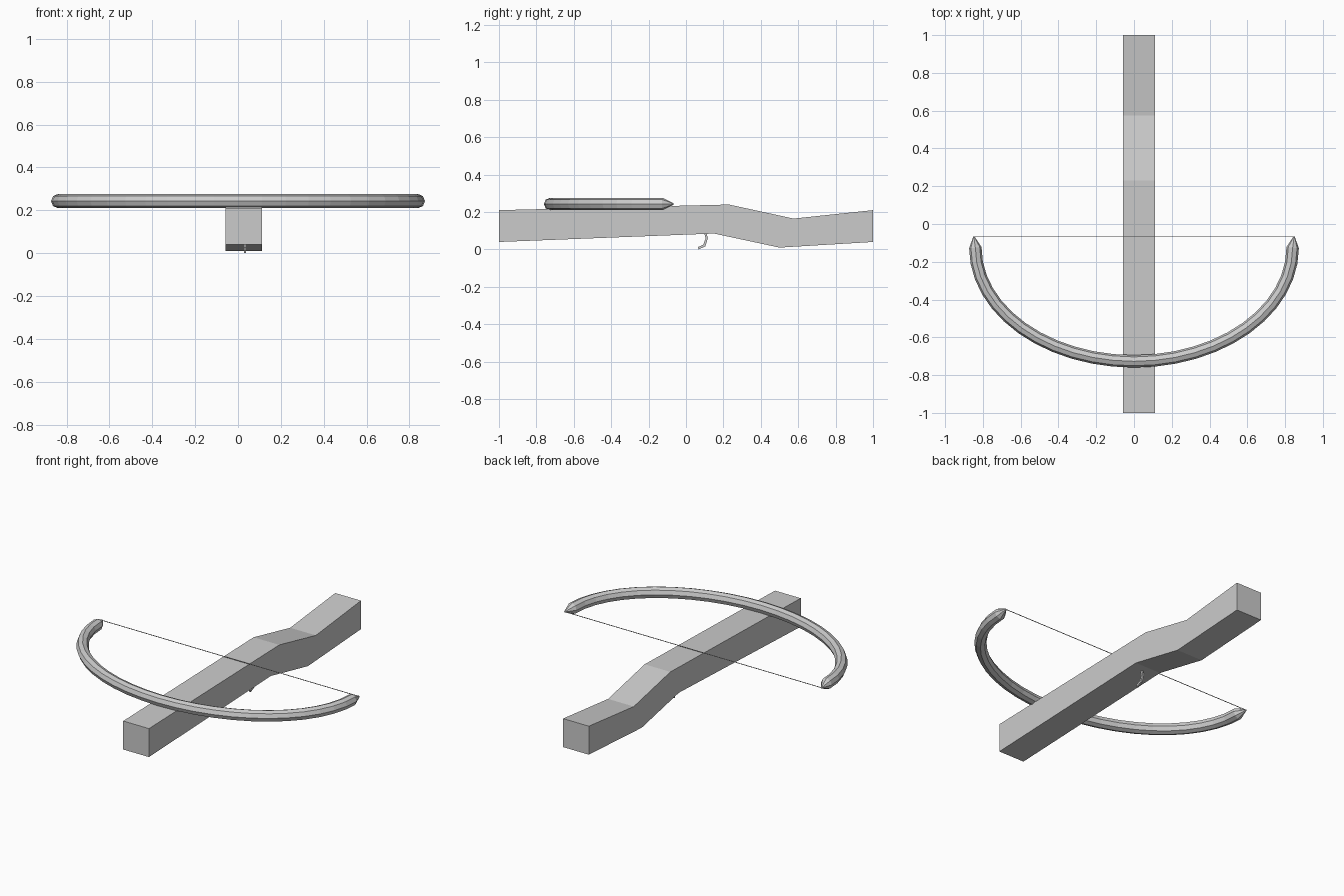
import bpy, bmesh, math
from mathutils import Vector

if "Cube" in bpy.data.objects:
    bpy.data.objects.remove(bpy.data.objects["Cube"])


def make_object(name, bm):
    bmesh.ops.recalc_face_normals(bm, faces=bm.faces)
    mesh = bpy.data.meshes.new(name)
    bm.to_mesh(mesh)
    bm.free()
    obj = bpy.data.objects.new(name, mesh)
    bpy.context.collection.objects.link(obj)
    return obj


def extrude_profile(name, profile, x0, x1):
    """Closed side profile of (y, z) points, extruded along x."""
    bm = bmesh.new()
    a = [bm.verts.new((x0, y, z)) for y, z in profile]
    b = [bm.verts.new((x1, y, z)) for y, z in profile]
    bm.faces.new(a)
    bm.faces.new(b[::-1])
    n = len(a)
    for i in range(n):
        bm.faces.new((a[i], a[(i + 1) % n], b[(i + 1) % n], b[i]))
    return make_object(name, bm)


def sweep(name, path, radii, sides):
    """Tube along a path lying in a horizontal plane."""
    bm = bmesh.new()
    up = Vector((0, 0, 1))
    rings = []
    for i, (p, r) in enumerate(zip(path, radii)):
        t = (path[min(i + 1, len(path) - 1)] - path[max(i - 1, 0)]).normalized()
        side = t.cross(up)
        angles = [2 * math.pi * k / sides for k in range(sides)]
        rings.append([bm.verts.new(p + r * (math.cos(a) * side + math.sin(a) * up))
                      for a in angles])
    for a, b in zip(rings, rings[1:]):
        for k in range(sides):
            j = (k + 1) % sides
            bm.faces.new((a[k], a[j], b[j], b[k]))
    bm.faces.new(rings[0])
    bm.faces.new(rings[-1])
    return make_object(name, bm)


# Stock: one bent beam
extrude_profile("stock", [(-1, 0.04), (0.15, 0.085), (0.5, 0.01), (1, 0.04),
                          (1, 0.21), (0.575, 0.165), (0.23, 0.24), (-1, 0.21)],
                -0.058, 0.112)

# Bow: octagonal limb on a half ellipse, pointed at both tips
BOW_Z = 0.243
SEGMENTS = 24
path = [Vector((-0.848, -0.066, BOW_Z))]
for i in range(SEGMENTS + 1):
    a = math.pi * i / SEGMENTS
    path.append(Vector((-0.84 * math.cos(a), -0.125 - 0.602 * math.sin(a), BOW_Z)))
path.append(Vector((0.848, -0.066, BOW_Z)))
radii = [0.003] + [0.033] * (SEGMENTS + 1) + [0.003]
sweep("bow", path, radii, 8)

# String between the tips
sweep("bowstring", [Vector((x, -0.068, BOW_Z)) for x in (-0.848, 0.848)],
      [0.002] * 2, 6)

# Trigger: thin curved strip under the stock
front = [(0.097, 0.09), (0.105, 0.06), (0.093, 0.026), (0.063, 0.012)]
back = [(0.067, 0.0), (0.103, 0.016), (0.117, 0.06), (0.109, 0.09)]
extrude_profile("trigger", front + back, 0.027, 0.037)
